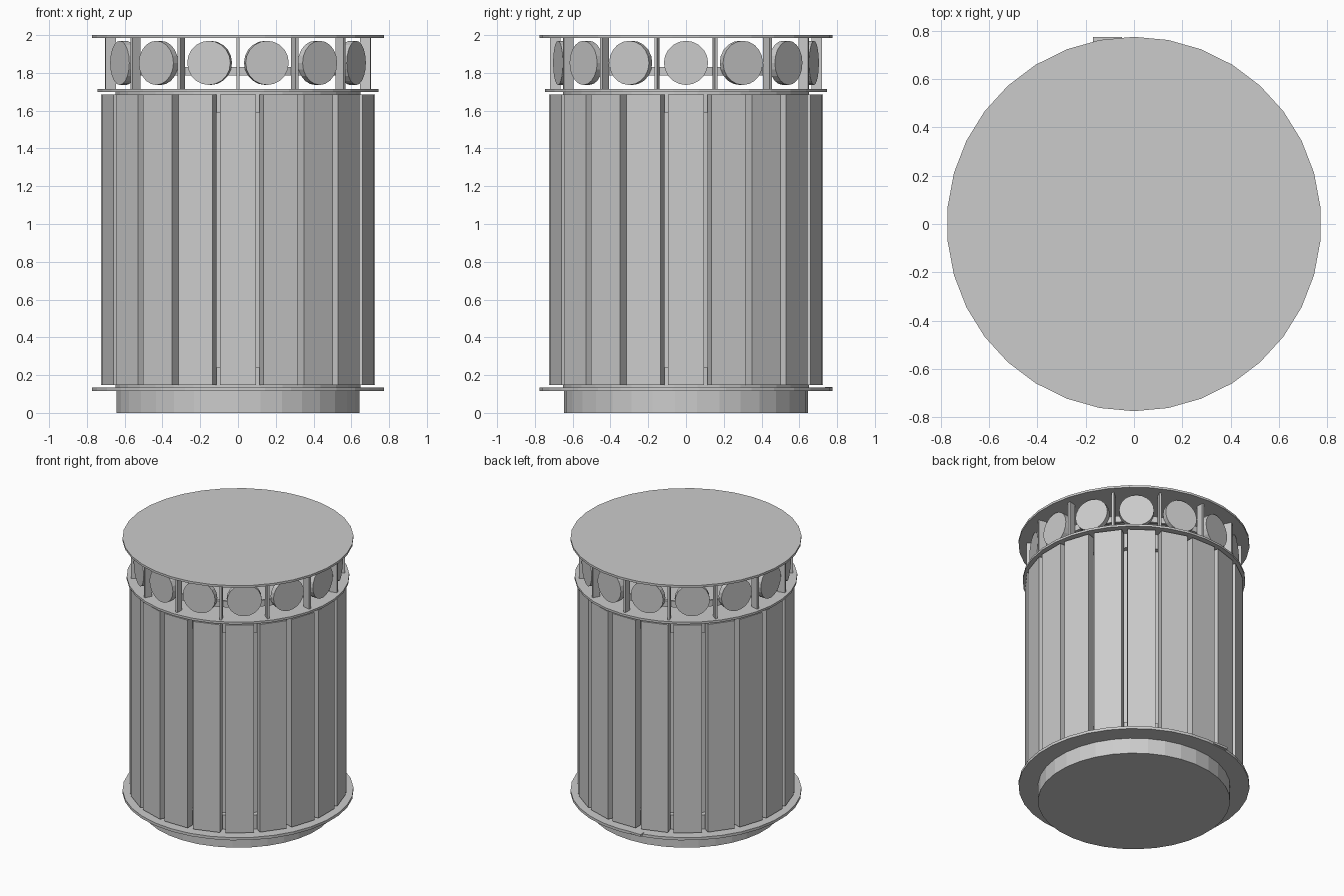
import bpy, bmesh
from math import pi
from mathutils import Matrix, Vector

cube = bpy.data.objects.get("Cube")
if cube:
    bpy.data.objects.remove(cube, do_unlink=True)

GREY = (0.6, 0.6, 0.6, 1.0)
metal = bpy.data.materials.new("grey metal")
metal.use_nodes = True
metal.diffuse_color = GREY
metal.node_tree.nodes["Principled BSDF"].inputs["Base Color"].default_value = GREY

SIDES = 34


def finish(name, bm):
    bmesh.ops.recalc_face_normals(bm, faces=bm.faces)
    mesh = bpy.data.meshes.new(name)
    bm.to_mesh(mesh)
    bm.free()
    mesh.materials.append(metal)
    obj = bpy.data.objects.new(name, mesh)
    bpy.context.collection.objects.link(obj)
    return obj


def lathe(name, profile):
    """Turn a closed (radius, height) profile around z, with a corner on the y axis."""
    bm = bmesh.new()
    rings = []
    for i in range(SIDES):
        turn = Matrix.Rotation(2 * pi * i / SIDES, 3, 'Z')
        rings.append([bm.verts.new(turn @ Vector((0, r, z))) for r, z in profile])
    n = len(profile)
    for i in range(SIDES):
        a, b = rings[i], rings[(i + 1) % SIDES]
        for j in range(n):
            k = (j + 1) % n
            bm.faces.new((a[j], b[j], b[k], a[k]))
    return finish(name, bm)


def disc(name, radius, bottom, top):
    bm = bmesh.new()
    ring = [bm.verts.new(Matrix.Rotation(2 * pi * i / SIDES, 3, 'Z') @ Vector((0, radius, bottom)))
            for i in range(SIDES)]
    face = bm.faces.new(ring)
    ext = bmesh.ops.extrude_face_region(bm, geom=[face], use_keep_orig=True)
    verts = [v for v in ext["geom"] if isinstance(v, bmesh.types.BMVert)]
    bmesh.ops.translate(bm, verts=verts, vec=(0, 0, top - bottom))
    return finish(name, bm)


def band(name, inner, outer, bottom, top):
    return lathe(name, [(inner, bottom), (outer, bottom), (outer, top), (inner, top)])


def box_ring(name, count, offset, r_in, r_out, width, bottom, top):
    """Repeat an upright box around the z axis."""
    bm = bmesh.new()
    size = Matrix.Diagonal((r_out - r_in, width, top - bottom, 1))
    place = Matrix.Translation(((r_in + r_out) / 2, 0, (bottom + top) / 2))
    for i in range(count):
        turn = Matrix.Rotation(2 * pi * (i + offset) / count, 4, 'Z')
        bmesh.ops.create_cube(bm, size=1, matrix=turn @ place @ size)
    return finish(name, bm)


# Base, lower rim and the collars that hold the slats
disc("base", 0.645, 0, 0.12)
disc("lower_rim", 0.775, 0.115, 0.135)
band("lower_collar", 0.61, 0.65, 0.135, 0.24)
band("upper_collar", 0.61, 0.65, 1.59, 1.705)
band("liner", 0.59, 0.61, 0.135, 1.705)

# Slatted body
box_ring("slats", 20, 0, 0.665, 0.725, 0.19, 0.148, 1.685)

# Upper rim, posts and hoop
disc("upper_rim", 0.747, 1.70, 1.716)
box_ring("posts", 14, 0.5, 0.665, 0.72, 0.016, 1.715, 1.986)
band("hoop", 0.645, 0.665, 1.785, 1.83)

# Round plates between the posts
bm = bmesh.new()
for i in range(14):
    turn = Matrix.Rotation(2 * pi * i / 14, 4, 'Z')
    place = Matrix.Translation((0.675, 0, 1.853)) @ Matrix.Rotation(pi / 2, 4, 'Y')
    bmesh.ops.create_cone(bm, cap_ends=True, segments=20, radius1=0.117, radius2=0.117,
                          depth=0.04, matrix=turn @ place)
finish("round_plates", bm)

# Lid
disc("lid", 0.775, 1.984, 2.0)

# Small tab on the back of the lower rim
bm = bmesh.new()
bmesh.ops.create_cube(bm, size=1, matrix=Matrix.Translation((-0.11, 0.755, 0.13))
                      @ Matrix.Diagonal((0.12, 0.04, 0.016, 1)))
finish("rim_tab", bm)
